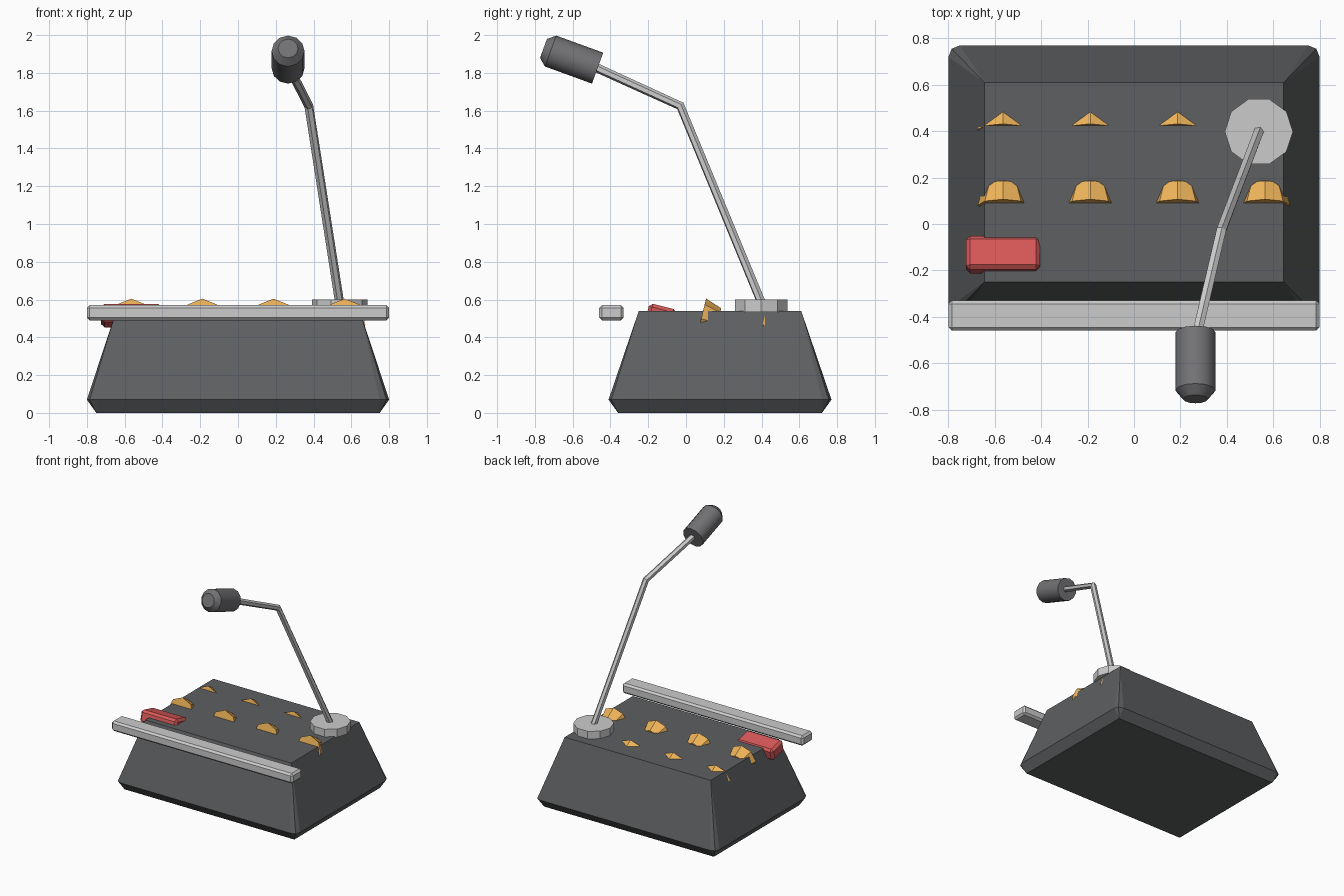
import bpy, bmesh, math
from mathutils import Vector, Matrix

if "Cube" in bpy.data.objects:
    bpy.data.objects.remove(bpy.data.objects["Cube"])


def material(name, rgb):
    m = bpy.data.materials.new(name)
    m.diffuse_color = (*rgb, 1)
    m.use_nodes = True
    m.node_tree.nodes["Principled BSDF"].inputs["Base Color"].default_value = m.diffuse_color
    return m


dark = material("dark_grey", (0.11, 0.115, 0.12))
mid = material("mid_grey", (0.17, 0.17, 0.18))
light = material("light_grey", (0.6, 0.6, 0.62))
orange = material("orange", (0.85, 0.45, 0.1))
red = material("red", (0.7, 0.1, 0.1))


def finish(name, bm, mat, matrix=Matrix()):
    bmesh.ops.remove_doubles(bm, verts=bm.verts, dist=1e-4)
    bmesh.ops.recalc_face_normals(bm, faces=bm.faces)
    mesh = bpy.data.meshes.new(name)
    bm.to_mesh(mesh)
    bm.free()
    mesh.materials.append(mat)
    ob = bpy.data.objects.new(name, mesh)
    ob.matrix_world = matrix
    bpy.context.collection.objects.link(ob)
    return ob


def loft(name, rings, mat, matrix=Matrix()):
    """Skin a stack of equal-length rings and cap both ends."""
    bm = bmesh.new()
    vs = [[bm.verts.new(p) for p in r] for r in rings]
    n = len(vs[0])
    for a, b in zip(vs, vs[1:]):
        for i in range(n):
            j = (i + 1) % n
            bm.faces.new((a[i], a[j], b[j], b[i]))
    bm.faces.new(vs[0])
    bm.faces.new(vs[-1])
    return finish(name, bm, mat, matrix)


def circle(n, r, z):
    return [Vector((r * math.cos(2 * math.pi * i / n), r * math.sin(2 * math.pi * i / n), z))
            for i in range(n)]


def box(name, size, mat, loc, bevel, tilt=0):
    bm = bmesh.new()
    bmesh.ops.create_cube(bm, size=1, matrix=Matrix.Diagonal((*size, 1)))
    bmesh.ops.bevel(bm, geom=bm.edges[:], offset=bevel, segments=1, affect='EDGES')
    return finish(name, bm, mat, Matrix.Translation(loc) @ Matrix.Rotation(tilt, 4, 'X'))


def rect(hx, hy, z, c=0):
    """Rectangle ring around y = 0.18, each corner three points with radius c."""
    pts = []
    for k, (sx, sy) in enumerate(((1, 1), (-1, 1), (-1, -1), (1, -1))):
        for t in (0, 45, 90):
            a = math.radians(90 * k + t)
            pts.append((sx * (hx - c) + c * math.cos(a), 0.18 + sy * (hy - c) + c * math.sin(a), z))
    return pts


# Tapered console body with an undercut foot
loft("console_body", [rect(0.75, 0.54, 0), rect(0.80, 0.59, 0.07, 0.05), rect(0.645, 0.43, 0.54)], dark)

# Front rail
box("front_rail", (1.6, 0.13, 0.08), light, (0, -0.395, 0.53), 0.015)

# Tilted red button
TILT = math.radians(-14)
box("red_button", (0.32, 0.15, 0.1), red, (-0.565, -0.132, 0.515), 0.018, TILT)

# Two rows of octagonal knobs, mostly sunk in the top
for row, (y, z) in enumerate(((0.08, 0.498), (0.405, 0.466))):
    for col in range(4):
        turn = Matrix.Rotation(TILT - math.pi / 2, 4, 'X')
        loft(f"knob_{row}_{col}", [circle(8, 0.11, 0), circle(8, 0.08, 0.09)], orange,
             Matrix.Translation((-0.565 + 0.3765 * col, y, z)) @ turn)

# Microphone foot
loft("microphone_foot", [circle(10, 0.147, 0.535), circle(10, 0.147, 0.60)], light,
     Matrix.Translation((0.538, 0.398, 0)))

# Bent hexagonal stem
path = [Vector(p) for p in ((0.54, 0.405, 0.57), (0.375, -0.03, 1.625), (0.27, -0.48, 1.83))]
rings = []
for i, p in enumerate(path):
    dirs = [(b - a).normalized() for a, b in zip(path, path[1:])][max(i - 1, 0):i + 1]
    q = sum(dirs, Vector()).normalized().to_track_quat('Z', 'X')
    rings.append([p + q @ v for v in circle(6, 0.024, 0)])
loft("microphone_stem", rings, light)

# Microphone head with chamfered nose
head = loft("microphone_head", [circle(12, 0.087, 0), circle(12, 0.087, 0.265), circle(12, 0.053, 0.305)], mid,
            Matrix.Translation((0.265, -0.468, 1.825)) @ Matrix.Rotation(math.radians(70), 4, 'X'))
bpy.context.view_layer.objects.active = head
head.select_set(True)
bpy.ops.object.shade_smooth_by_angle(angle=math.radians(35))
